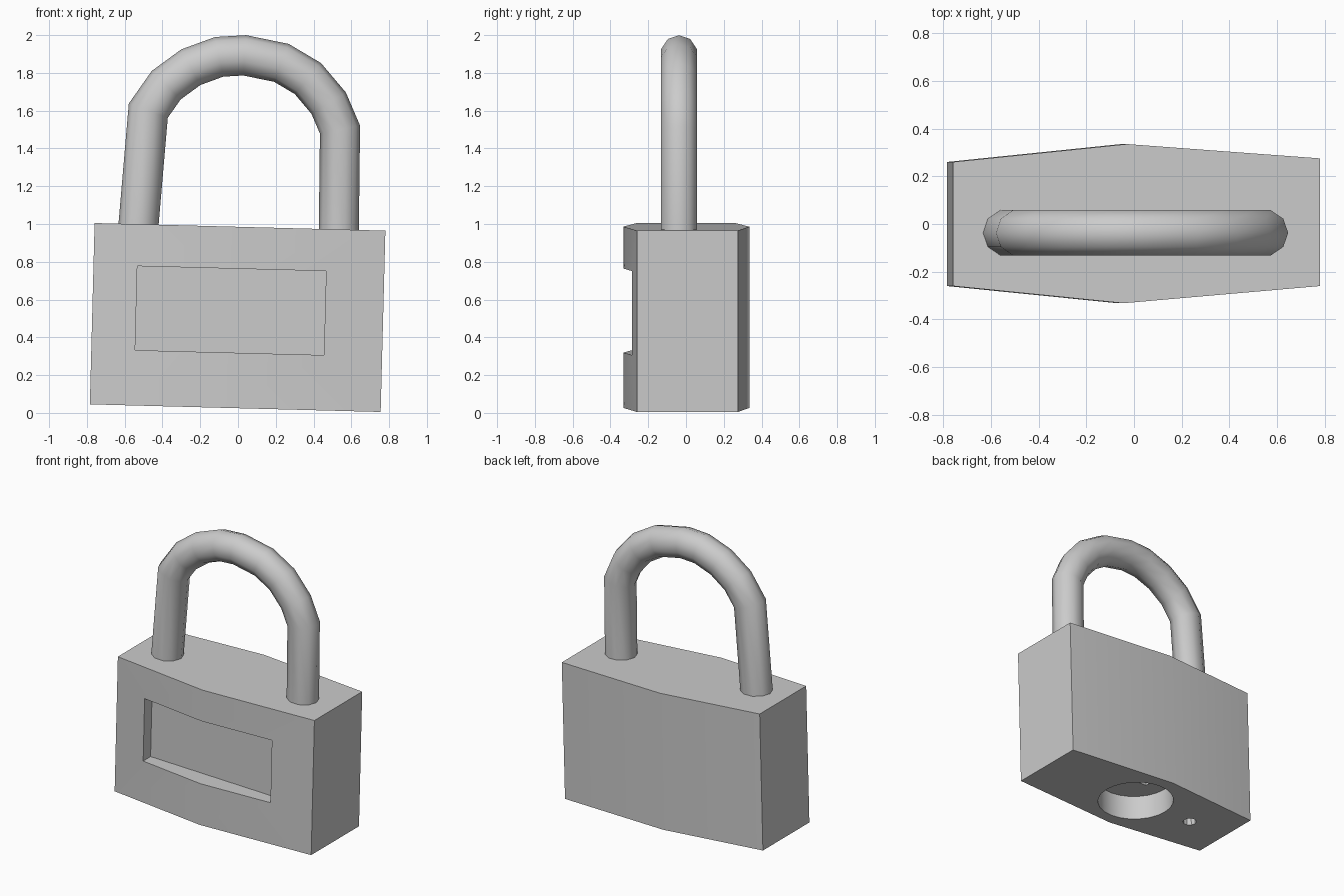
import bpy, bmesh, math
from mathutils import Vector, Matrix

if "Cube" in bpy.data.objects:
    bpy.data.objects.remove(bpy.data.objects["Cube"])

TILT = Matrix.Translation((-0.002, 0, 0.505)) @ Matrix.Rotation(math.radians(1.5), 4, 'Y')


def new_object(name, bm):
    bmesh.ops.recalc_face_normals(bm, faces=bm.faces[:])
    mesh = bpy.data.meshes.new(name)
    bm.to_mesh(mesh)
    bm.free()
    ob = bpy.data.objects.new(name, mesh)
    bpy.context.collection.objects.link(ob)
    return ob


def prism(name, outline, z0, z1):
    bm = bmesh.new()
    face = bm.faces.new([bm.verts.new((x, y, z0)) for x, y in outline])
    top = bmesh.ops.extrude_face_region(bm, geom=[face])
    verts = [g for g in top['geom'] if isinstance(g, bmesh.types.BMVert)]
    bmesh.ops.translate(bm, verts=verts, vec=(0, 0, z1 - z0))
    return new_object(name, bm)


def circle(x, y, r, n):
    return [(x + r * math.cos(2 * math.pi * i / n), y + r * math.sin(2 * math.pi * i / n))
            for i in range(n)]


def rect(x0, x1, y0, y1):
    return [(x0, y0), (x1, y0), (x1, y1), (x0, y1)]


def cut(target, cutter):
    cutter.hide_render = True
    mod = target.modifiers.new("cut", 'BOOLEAN')
    mod.object, mod.operation, mod.solver = cutter, 'DIFFERENCE', 'EXACT'
    bpy.context.view_layer.objects.active = target
    bpy.ops.object.modifier_apply(modifier=mod.name)
    bpy.data.objects.remove(cutter)


def smooth(ob, degrees):
    bpy.ops.object.select_all(action='DESELECT')
    ob.select_set(True)
    bpy.context.view_layer.objects.active = ob
    bpy.ops.object.shade_smooth_by_angle(angle=math.radians(degrees))


# lock body: shallow hexagonal prism
body = prism("lock_body", [(-0.77, -0.26), (-0.055, -0.332), (0.77, -0.26),
                           (0.77, 0.275), (-0.04, 0.335), (-0.77, 0.26)], -0.48, 0.48)
# front label recess, lock cylinder recess, keyway and drain hole
cut(body, prism("label_cutter", rect(-0.5 - 0.038, 0.5 - 0.038, -0.5, -0.2), -0.187, 0.258))
cut(body, prism("cylinder_cutter", circle(0, 0, 0.25, 24), -0.6, -0.31))
cut(body, prism("keyway_cutter", rect(-0.12, 0.12, -0.03, 0.03), -0.4, -0.25))
cut(body, prism("drain_cutter", circle(-0.465, 0, 0.045, 10), -0.6, -0.33))
body.matrix_world = TILT
smooth(body, 30)

# shackle: ten-sided ring swept along a slightly skewed arch
path = [(-0.535, 0.9), (-0.475, 1.6), (-0.38, 1.735), (-0.25, 1.83), (-0.1, 1.885),
        (0.035, 1.893), (0.23, 1.853), (0.37, 1.77), (0.48, 1.64), (0.54, 1.5), (0.533, 0.9)]
pts = [Vector(p) for p in path]
SIDES = 10
bm = bmesh.new()
rings = []
for i, p in enumerate(pts):
    a = (p - pts[i - 1]).normalized() if i else (pts[1] - p).normalized()
    b = (pts[i + 1] - p).normalized() if i < len(pts) - 1 else a
    t = (a + b).normalized()
    out = Vector((-t.y, t.x)) / max(0.9, t.dot(a))
    ring = []
    for k in range(SIDES):
        ang = 2 * math.pi * k / SIDES
        q = p + out * 0.106 * math.cos(ang)
        ring.append(bm.verts.new((q.x, -0.037 + 0.1 * math.sin(ang), q.y)))
    rings.append(ring)
for r, s in zip(rings, rings[1:]):
    for k in range(SIDES):
        j = (k + 1) % SIDES
        bm.faces.new((r[k], r[j], s[j], s[k]))
bm.faces.new(rings[0])
bm.faces.new(rings[-1])
shackle = new_object("shackle", bm)
smooth(shackle, 50)
